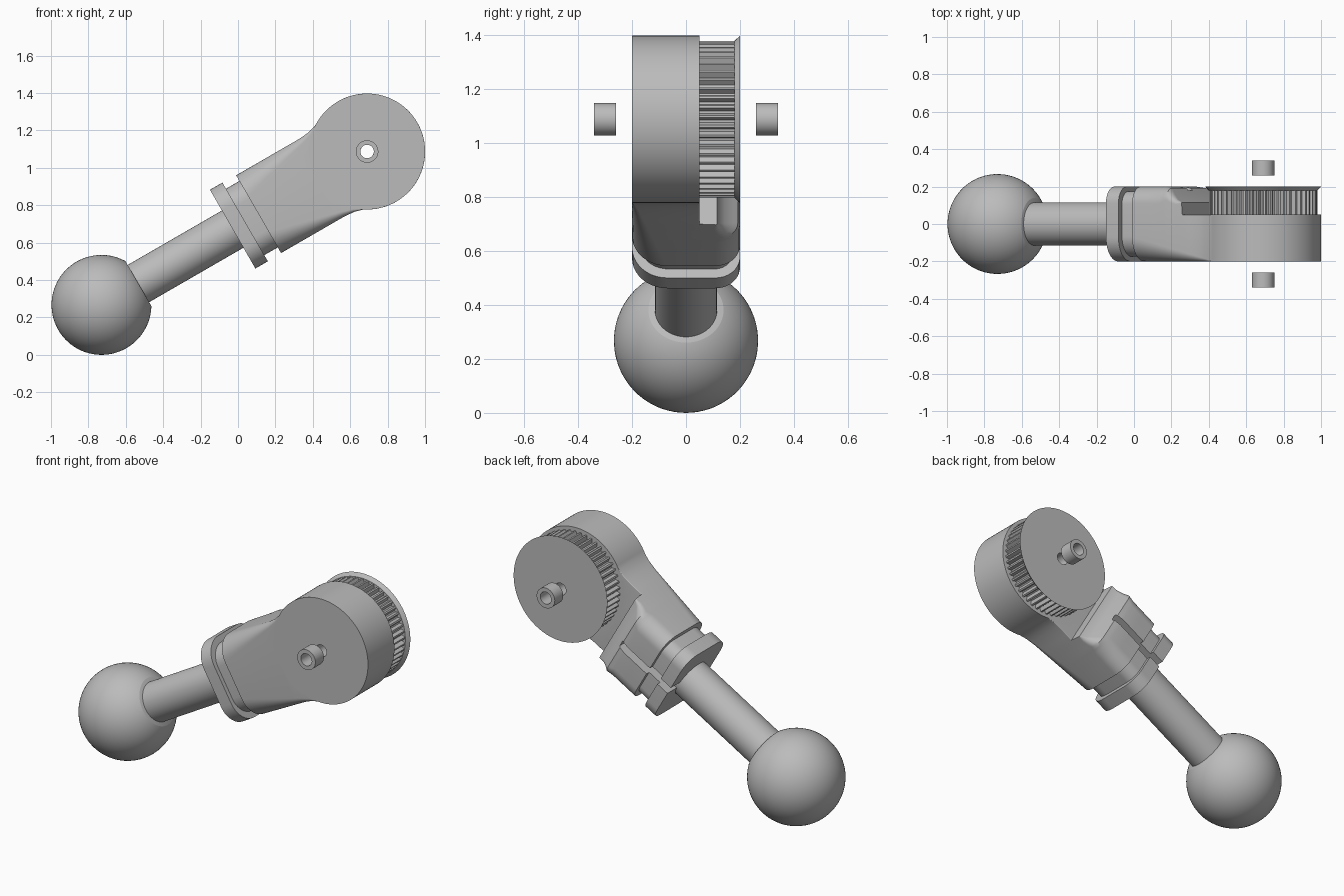
import bpy, bmesh
from math import sin, cos, pi, radians
from mathutils import Matrix, Vector

cube = bpy.data.objects.get("Cube")
if cube:
    bpy.data.objects.remove(cube)

grey = bpy.data.materials.new("plain grey")
grey.use_nodes = True
colour = (0.5, 0.5, 0.5, 1)
grey.diffuse_color = colour
grey.node_tree.nodes["Principled BSDF"].inputs["Base Color"].default_value = colour

# Parts are built along the arm axis (x), then tilted about the ball centre
TILT = Matrix.Translation((-0.73, 0, 0.267)) @ Matrix.Rotation(radians(-30), 4, 'Y')
HEAD = 1.64      # distance from ball centre to head centre
HEAD_R = 0.31


def add(name, bm):
    bmesh.ops.recalc_face_normals(bm, faces=bm.faces)
    mesh = bpy.data.meshes.new(name)
    bm.to_mesh(mesh)
    bm.free()
    mesh.materials.append(grey)
    ob = bpy.data.objects.new(name, mesh)
    bpy.context.collection.objects.link(ob)
    ob.matrix_world = TILT
    return ob


def loft(name, rings, tube=False):
    """Skin a list of equal rings; a tube joins last to first, otherwise cap."""
    bm = bmesh.new()
    loops = [[bm.verts.new(p) for p in ring] for ring in rings]
    pairs = list(zip(loops, loops[1:]))
    if tube:
        pairs.append((loops[-1], loops[0]))
    else:
        bm.faces.new(loops[0])
        bm.faces.new(loops[-1])
    for a, b in pairs:
        n = len(a)
        for i in range(n):
            j = (i + 1) % n
            bm.faces.new((a[i], a[j], b[j], b[i]))
    return add(name, bm)


def head_ring(y, radius, n=96):
    """Ring around the head's pivot."""
    r = radius if callable(radius) else lambda i: radius
    return [(HEAD + r(i) * cos(2 * pi * i / n), y, r(i) * sin(2 * pi * i / n))
            for i in range(n)]


def rod_ring(x, r, n=64):
    return [(x, r * cos(2 * pi * i / n), r * sin(2 * pi * i / n)) for i in range(n)]


def section(x, w, front, back, rf, rb, steps=10):
    """Rounded rectangle across the arm with separate front and back radii."""
    pts = []
    corners = [(back, w, rb, 0), (front, w, rf, 1), (front, -w, rf, 2), (back, -w, rb, 3)]
    for y, z, r, quarter in corners:
        cy = y - r if y == back else y + r
        cz = z - r if z > 0 else z + r
        for k in range(steps + 1):
            a = (quarter + k / steps) * pi / 2
            pts.append((x, cy + r * cos(a), cz + r * sin(a)))
    return pts


def boolean(ob, cutter, operation):
    mod = ob.modifiers.new(operation.lower(), 'BOOLEAN')
    mod.operation = operation
    mod.solver = 'EXACT'
    mod.object = cutter
    bpy.context.view_layer.update()
    bpy.context.view_layer.objects.active = ob
    bpy.ops.object.modifier_apply(modifier=mod.name)


def lerp_table(table, x):
    for (x0, a), (x1, b) in zip(table, table[1:]):
        if x <= x1:
            return a + (b - a) * max(0, (x - x0) / (x1 - x0))
    return table[-1][1]


# Ball with a flat seat for the rod
bm = bmesh.new()
bmesh.ops.create_uvsphere(bm, u_segments=64, v_segments=40, radius=0.267)
bmesh.ops.rotate(bm, verts=bm.verts, matrix=Matrix.Rotation(pi / 2, 3, 'Y'))
bmesh.ops.bisect_plane(bm, geom=bm.verts[:] + bm.edges[:] + bm.faces[:],
                       plane_co=Vector((0.228, 0, 0)), plane_no=Vector((1, 0, 0)),
                       clear_outer=True)
bmesh.ops.holes_fill(bm, edges=[e for e in bm.edges if e.is_boundary])
ball = add("ball", bm)

rod = loft("rod", [rod_ring(0.2, 0.115), rod_ring(1.05, 0.115)])

# Clamp collar and the recessed neck behind it
collar = loft("collar", [section(x, 0.243, -0.2, 0.2, 0.13, 0.09) for x in (0.81, 0.887)])
neck = loft("neck", [section(x, 0.205, -0.175, 0.175, 0.11, 0.07) for x in (0.88, 0.98)])

# Arm body: front corners sharpen towards the head, back steps down to the gear
width = [(0.97, 0.24), (1.36, 0.24), (1.42, 0.245), (1.46, 0.256), (1.49, 0.27), (1.53, 0.28)]
back = [(1.14, 0.2), (1.18, 0.192), (1.21, 0.157), (1.24, 0.13), (1.275, 0.115), (1.28, 0.05)]
stations = sorted({x for x, _ in width + back} | {1.06, 1.16, 1.195, 1.225, 1.32, 1.39, 1.44})
rings = []
for x in stations:
    rf = max(0.004, 0.13 * (1 - (x - 0.97) / 0.51))
    rb = max(0.004, 0.09 * min(1, (1.28 - x) / 0.14))
    rings.append(section(x, lerp_table(width, x), -0.2, lerp_table(back, x), rf, rb))
body = loft("arm_body", rings)
head = loft("head_disc", [head_ring(-0.2, HEAD_R), head_ring(0.05, HEAD_R)])
boolean(body, head, 'UNION')

# Clamp slot and pivot hole
bm = bmesh.new()
bmesh.ops.create_cube(bm, size=1, matrix=Matrix.Translation((0.97, 0.2, 0))
                      @ Matrix.Diagonal((0.44, 0.2, 0.045, 1)))
slot = add("slot_cutter", bm)
bore = loft("bore_cutter", [head_ring(-0.5, 0.036, 32), head_ring(0.5, 0.036, 32)])
for part in (collar, neck, body):
    boolean(part, slot, 'DIFFERENCE')
boolean(body, bore, 'DIFFERENCE')
for helper in (head, slot, bore):
    bpy.data.objects.remove(helper)

# Toothed wheel with a flared rim
N = 50 * 4


def tooth(i):
    return 0.29 if i % 4 < 2 else 0.268


gear = loft("toothed_wheel", [
    head_ring(0.045, 0.036, N), head_ring(0.045, tooth, N), head_ring(0.18, tooth, N),
    head_ring(0.18, 0.291, N), head_ring(0.2, HEAD_R, N), head_ring(0.2, 0.036, N)], tube=True)

# Floating pivot bushings on both sides
parts = [ball, rod, collar, neck, body, gear]
for name, a, b in (("front_bushing", -0.34, -0.26), ("back_bushing", 0.26, 0.34)):
    parts.append(loft(name, [head_ring(a, 0.06, 48), head_ring(b, 0.06, 48),
                             head_ring(b, 0.036, 48), head_ring(a, 0.036, 48)], tube=True))

bpy.ops.object.select_all(action='DESELECT')
for ob in parts:
    ob.select_set(True)
bpy.context.view_layer.objects.active = ball
bpy.ops.object.shade_smooth_by_angle(angle=radians(30))
